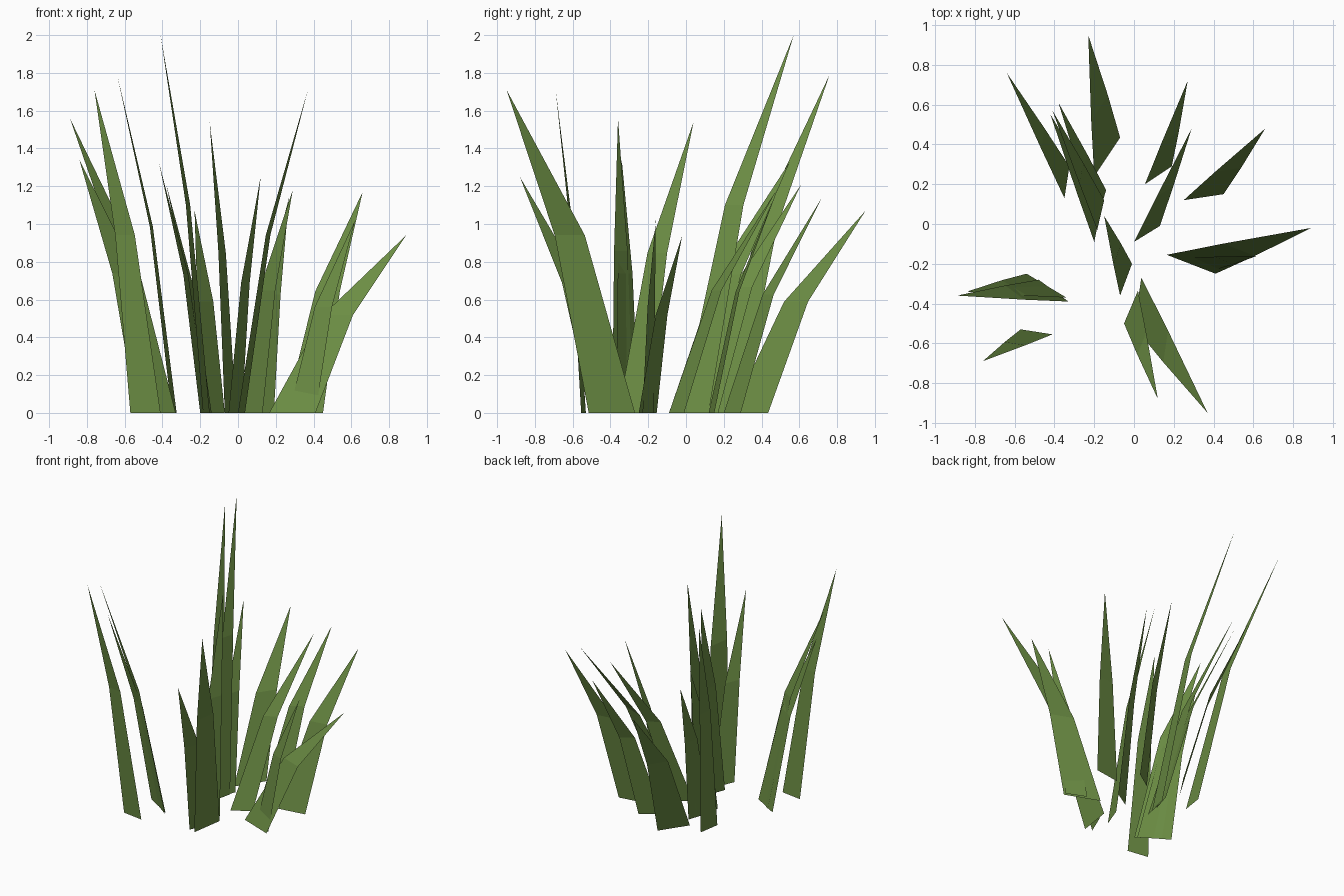
import bpy
from mathutils import Vector

# One leaf green for every blade
green = bpy.data.materials.new("grass_green")
green.diffuse_color = (0.15, 0.27, 0.058, 1.0)

BEND_HEIGHT = 0.55   # height of the bend as a share of the blade height
BEND_LEAN = 0.40     # share of the lean reached at the bend
BEND_WIDTH = 0.65    # width at the bend as a share of the root width


def grass_blade(name, root_a, root_b, tip):
    """Flat blade: tapering quad from the root to the bend, then a triangle to the tip."""
    a, b, t = Vector((*root_a, 0)), Vector((*root_b, 0)), Vector(tip)
    root = (a + b) / 2
    lean = t - root
    bend = root + Vector((lean.x * BEND_LEAN, lean.y * BEND_LEAN, t.z * BEND_HEIGHT))
    half = (b - a) / 2 * BEND_WIDTH
    verts = [a, b, bend + half, bend - half, t]
    faces = [(0, 1, 2, 3), (3, 2, 4)]
    # Turn the blade so that its upper side is the outside
    if (b - a).cross(lean).z < 0:
        faces = [f[::-1] for f in faces]
    mesh = bpy.data.meshes.new(name)
    mesh.from_pydata(verts, [], faces)
    mesh.materials.append(green)
    obj = bpy.data.objects.new(name, mesh)
    bpy.context.collection.objects.link(obj)


# Root corners (x, y) and tip (x, y, z) of each blade
blades = [
    # back left group
    ((-0.35, 0.13), (-0.325, 0.29), (-0.64, 0.76, 1.79)),
    ((-0.20, 0.24), (-0.07, 0.435), (-0.23, 0.95, 1.07)),
    ((-0.185, -0.03), (-0.15, 0.12), (-0.41, 0.57, 2.00)),
    ((-0.20, -0.09), (-0.16, 0.11), (-0.42, 0.55, 1.33)),
    ((-0.19, 0.01), (-0.14, 0.17), (-0.38, 0.61, 1.21)),
    # back right group
    ((0.055, 0.20), (0.19, 0.29), (0.27, 0.72, 1.14)),
    ((0.00, -0.09), (0.13, -0.01), (0.29, 0.48, 1.18)),
    ((0.25, 0.12), (0.45, 0.15), (0.66, 0.48, 1.17)),
    # right side
    ((0.165, -0.155), (0.41, -0.25), (0.89, -0.02, 0.94)),
    ((0.27, -0.17), (0.41, -0.23), (0.62, -0.16, 1.02)),
    # middle
    ((-0.07, -0.36), (-0.01, -0.20), (-0.15, 0.04, 1.54)),
    # left side
    ((-0.48, -0.28), (-0.33, -0.39), (-0.89, -0.36, 1.56)),
    ((-0.54, -0.25), (-0.34, -0.37), (-0.84, -0.34, 1.34)),
    ((-0.57, -0.53), (-0.41, -0.555), (-0.76, -0.69, 1.71)),
    # front
    ((-0.05, -0.50), (0.02, -0.335), (0.12, -0.88, 1.25)),
    ((0.00, -0.515), (0.037, -0.27), (0.37, -0.95, 1.71)),
]
for i, (a, b, tip) in enumerate(blades, 1):
    grass_blade(f"grass_blade_{i:02d}", a, b, tip)
